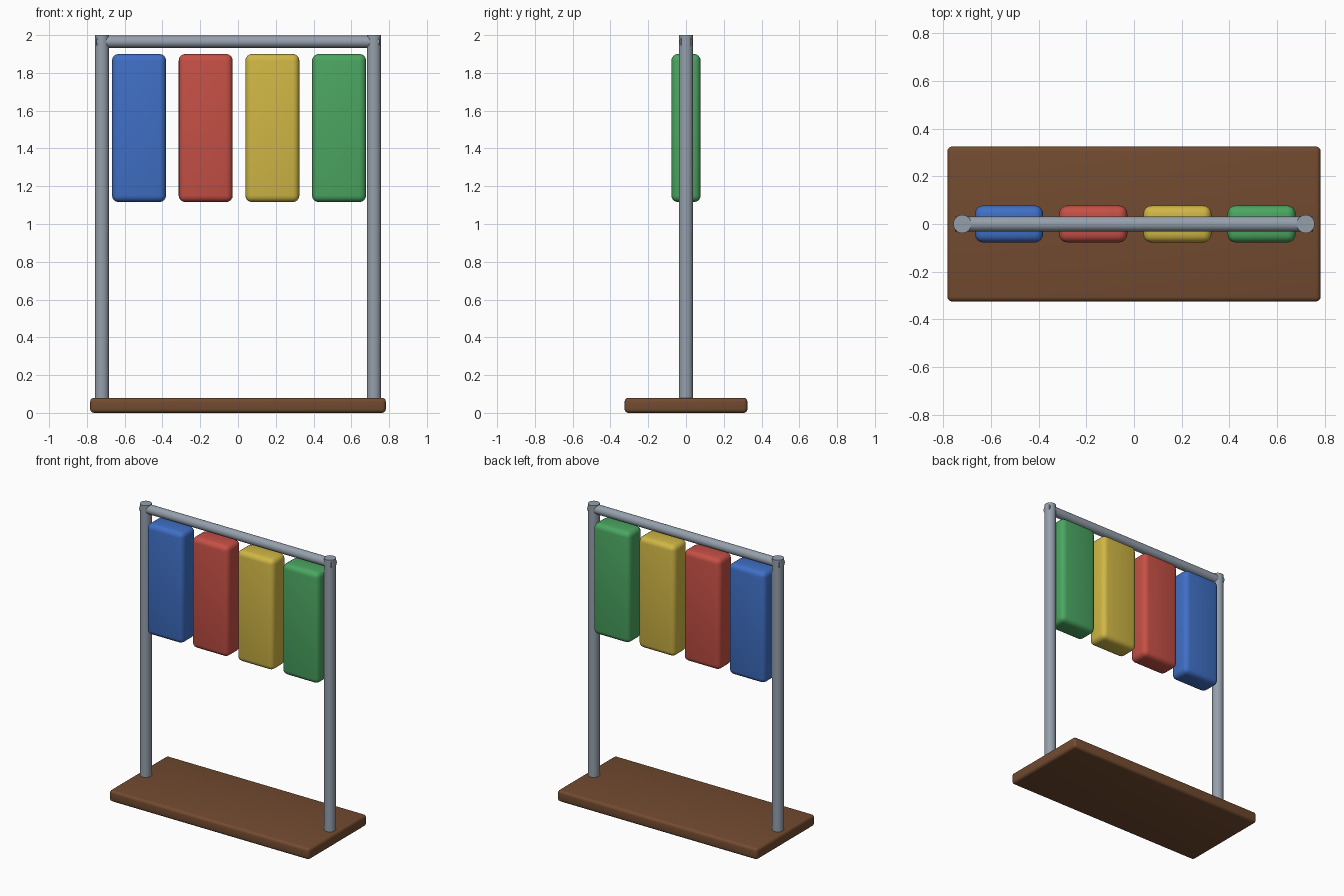
import bpy
from math import radians

if "Cube" in bpy.data.objects:
    bpy.data.objects.remove(bpy.data.objects["Cube"])


def paint(obj, name, rgb):
    mat = bpy.data.materials.get(name) or bpy.data.materials.new(name)
    mat.diffuse_color = (*rgb, 1)
    mat.use_nodes = True
    mat.node_tree.nodes["Principled BSDF"].inputs["Base Color"].default_value = mat.diffuse_color
    obj.data.materials.append(mat)


def rounded_box(name, loc, size, bevel, color):
    bpy.ops.mesh.primitive_cube_add(size=1, location=loc)
    obj = bpy.context.object
    obj.name = name
    obj.scale = size
    bpy.ops.object.transform_apply(location=False, rotation=False, scale=True)
    mod = obj.modifiers.new("Rounding", 'BEVEL')
    mod.width = bevel
    mod.segments = 4
    bpy.ops.object.modifier_apply(modifier=mod.name)
    bpy.ops.object.shade_smooth_by_angle(angle=radians(35))
    paint(obj, *color)


def tube(name, loc, radius, length, rot=(0, 0, 0)):
    bpy.ops.mesh.primitive_cylinder_add(vertices=32, radius=radius, depth=length,
                                        location=loc, rotation=rot)
    obj = bpy.context.object
    obj.name = name
    bpy.ops.object.shade_smooth_by_angle(angle=radians(35))
    paint(obj, "steel", (0.30, 0.35, 0.41))


# Wooden base board
rounded_box("base_board", (0, 0, 0.04), (1.565, 0.65, 0.08), 0.02,
            ("wood", (0.17, 0.07, 0.03)))

# Two upright posts
for side, x in (("left", -0.72), ("right", 0.72)):
    tube(f"{side}_post", (x, 0, 1.035), 0.038, 1.93)

# Top rail, running through both posts
tube("top_rail", (0, 0, 1.965), 0.032, 1.5, (0, radians(90), 0))

# Four hanging coloured panels
colors = [("blue", (0.05, 0.16, 0.56)), ("red", (0.56, 0.08, 0.06)),
          ("yellow", (0.63, 0.47, 0.06)), ("green", (0.07, 0.38, 0.12))]
for i, color in enumerate(colors):
    rounded_box(f"{color[0]}_panel", (-0.524 + 0.353 * i, 0, 1.508),
                (0.286, 0.155, 0.784), 0.035, color)
